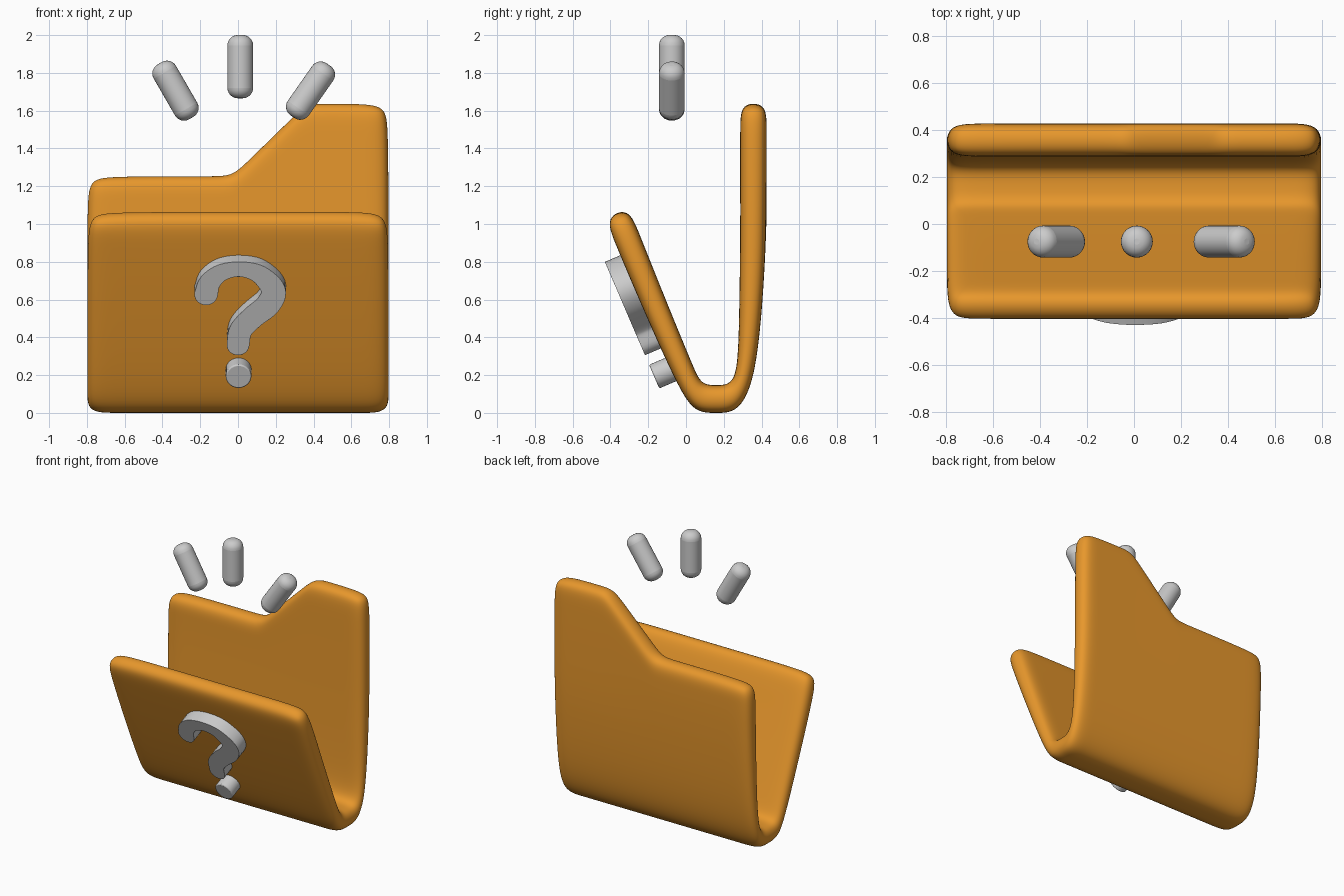
import bpy, bmesh, math
from mathutils import Vector

if "Cube" in bpy.data.objects:
    bpy.data.objects.remove(bpy.data.objects["Cube"])

orange = bpy.data.materials.new("folder_orange")
orange.diffuse_color = (0.8, 0.31, 0.025, 1)
orange.use_nodes = True
orange.node_tree.nodes["Principled BSDF"].inputs["Base Color"].default_value = orange.diffuse_color


def make_object(name, bm):
    bmesh.ops.recalc_face_normals(bm, faces=bm.faces)
    mesh = bpy.data.meshes.new(name)
    bm.to_mesh(mesh)
    bm.free()
    obj = bpy.data.objects.new(name, mesh)
    bpy.context.collection.objects.link(obj)
    bpy.ops.object.select_all(action='DESELECT')
    obj.select_set(True)
    bpy.context.view_layer.objects.active = obj
    return obj


def add_bevel(obj, width, segments):
    mod = obj.modifiers.new("bevel", 'BEVEL')
    mod.width, mod.segments = width, segments
    mod.limit_method, mod.angle_limit = 'ANGLE', math.radians(50)
    bpy.ops.object.shade_smooth_by_angle(angle=math.radians(35))


# Folder: columns (x, height of back edge) give the raised tab
columns = [(-.802, 1.26), (-.66, 1.258), (-.13, 1.258), (-.03, 1.258), (.06, 1.345),
           (.28, 1.56), (.365, 1.642), (.46, 1.642), (.66, 1.642), (.802, 1.642)]
# Side section from front edge round the spine: outer y, z, inner y, z
section = [(-.428, 1.037, -.303, 1.09), (-.379, .907, -.248, .95), (-.232, .56, -.10, .58),
           (-.035, .12, .04, .24), (.05, 0, .08, .15), (.16, 0, .16, .145),
           (.275, 0, .25, .15), (.366, .17, .277, .28), (.408, .6, .283, .6),
           (.425, .95, .288, .95)]
bm = bmesh.new()
outer, inner = [], []
for x, top in columns:
    rows = section + [(.428, top - .13, .287, top - .13), (.427, top, .287, top)]
    outer.append([bm.verts.new((x, r[0], r[1])) for r in rows])
    inner.append([bm.verts.new((x, r[2], r[3])) for r in rows])
nc, nr = len(outer), len(outer[0])
for side in (outer, inner):
    for i in range(nc - 1):
        for j in range(nr - 1):
            bm.faces.new((side[i][j], side[i + 1][j], side[i + 1][j + 1], side[i][j + 1]))
for i in range(nc - 1):
    for j in (0, nr - 1):
        bm.faces.new((outer[i][j], outer[i + 1][j], inner[i + 1][j], inner[i][j]))
for j in range(nr - 1):
    for i in (0, nc - 1):
        bm.faces.new((outer[i][j], outer[i][j + 1], inner[i][j + 1], inner[i][j]))
# Pull the four outline corners in so they round off softly
for side in (outer, inner):
    for i, sx in ((0, 1), (nc - 1, -1)):
        for j in (0, nr - 1):
            side[i][j].co += Vector((sx * .018, 0, -.018))
folder = make_object("folder", bm)
folder.data.materials.append(orange)
sub = folder.modifiers.new("subdivision", 'SUBSURF')
sub.levels = sub.render_levels = 3
bpy.ops.object.shade_smooth()


# Raised emblem on the leaning front panel
def emblem_part(name, outline, depth=.13):
    bm = bmesh.new()
    face = bm.faces.new([bm.verts.new((u + .003, -.086 - .395 * v, .919 * v))
                         for u, v in outline])
    new = bmesh.ops.extrude_face_region(bm, geom=[face])["geom"]
    bmesh.ops.translate(bm, vec=(0, .919 * depth, .395 * depth),
                        verts=[g for g in new if isinstance(g, bmesh.types.BMVert)])
    add_bevel(make_object(name, bm), .007, 2)


def arc(center, radius, start, sweep, count):
    return [(center[0] + radius * math.cos(start + sweep * k / count),
             center[1] + radius * math.sin(start + sweep * k / count)) for k in range(count)]


# Hook stroke: x, z, half width
stroke = [(-.172, .627, .062), (-.152, .69, .057), (-.09, .742, .048), (.008, .76, .043),
          (.11, .733, .052), (.184, .65, .064), (.157, .573, .066), (.075, .505, .063),
          (.012, .437, .061), (-.003, .36, .06)]
pts = [Vector((x, z / .919, r)) for x, z, r in stroke]
pts = [2 * pts[0] - pts[1]] + pts + [2 * pts[-1] - pts[-2]]
path = []
for a, b, c, d in zip(pts, pts[1:], pts[2:], pts[3:]):
    for k in range(6):
        t = k / 6
        path.append(.5 * (2 * b + (c - a) * t + (2 * a - 5 * b + 4 * c - d) * t * t
                          + (3 * b - a - 3 * c + d) * t ** 3))
path.append(pts[-2])
left, right = [], []
for i, p in enumerate(path):
    t = path[min(i + 1, len(path) - 1)] - path[max(i - 1, 0)]
    n = Vector((-t.y, t.x)).normalized() * p.z
    left.append((p.x + n.x, p.y + n.y))
    right.append((p.x - n.x, p.y - n.y))


def cap(p, edge):
    return arc(p, p.z, math.atan2(edge[1] - p.y, edge[0] - p.x), -math.pi, 12)[1:]


emblem_part("emblem_hook", left + cap(path[-1], left[-1]) + right[::-1] + cap(path[0], right[0]))
emblem_part("emblem_dot", arc((0, .192 / .919), .068, 0, math.tau, 32))

# Floating rays above the folder: x, z, tilt in degrees
for name, x, z, tilt in (("left_ray", -.331, 1.706, -30), ("middle_ray", .012, 1.833, 0),
                         ("right_ray", .384, 1.706, 35)):
    bm = bmesh.new()
    bmesh.ops.create_cone(bm, cap_ends=True, segments=32, radius1=.068, radius2=.068, depth=.335)
    ray = make_object(name, bm)
    ray.location = (x, -.075, z)
    ray.rotation_euler.y = math.radians(tilt)
    add_bevel(ray, .055, 6)
